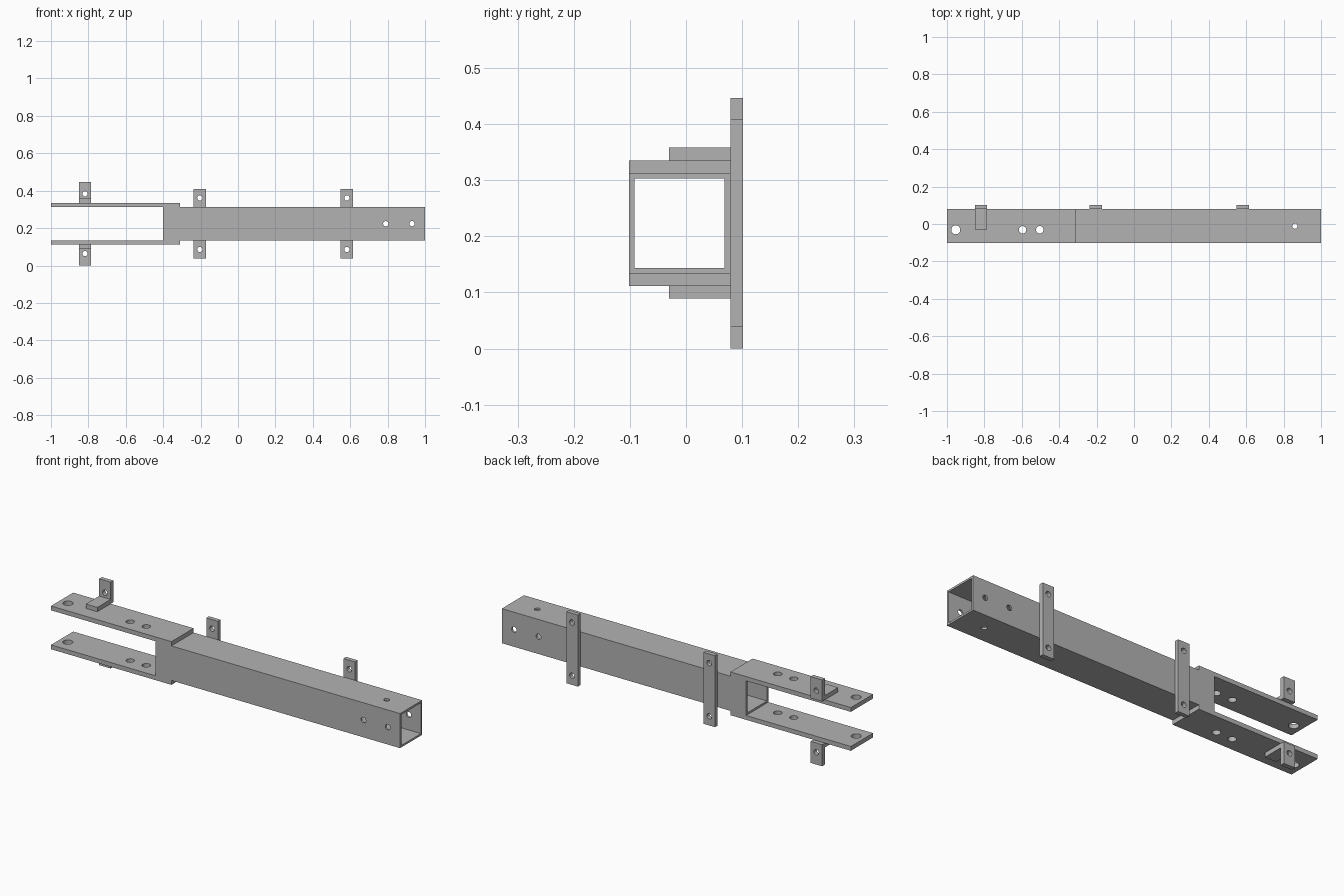
import bpy, math
from mathutils import Vector

if "Cube" in bpy.data.objects:
    bpy.data.objects.remove(bpy.data.objects["Cube"], do_unlink=True)

steel = bpy.data.materials.new("plain grey steel")
steel.use_nodes = True
GREY = (0.45, 0.45, 0.45, 1)
steel.diffuse_color = GREY
steel.node_tree.nodes["Principled BSDF"].inputs["Base Color"].default_value = GREY

MID = 0.2235               # height of the beam axis
Y0, Y1 = -0.102, 0.079     # front and back of the beam
YC = (Y0 + Y1) / 2
HALF = 0.0895              # half height of the tube
WALL = 0.01
THICK = 0.0225             # plate and bracket thickness
BACK = Y1 + THICK
PIN = 0.014                # small hole radius


def box(name, lo, hi):
    lo, hi = Vector(lo), Vector(hi)
    bpy.ops.mesh.primitive_cube_add(size=1, location=(lo + hi) / 2)
    ob = bpy.context.object
    ob.name = name
    ob.scale = hi - lo
    bpy.ops.object.transform_apply(location=True, rotation=False, scale=True)
    ob.data.materials.append(steel)
    return ob


def drill(axis, centre, radius, depth=0.6):
    rot = (math.pi / 2, 0, 0) if axis == "Y" else (0, 0, 0)
    bpy.ops.mesh.primitive_cylinder_add(vertices=32, radius=radius, depth=depth,
                                        location=centre, rotation=rot)
    ob = bpy.context.object
    ob.name = "hole_cutter"
    ob.hide_render = True
    ob.data.materials.append(steel)
    return ob


def combine(ob, others, operation="DIFFERENCE"):
    """Apply booleans to ob and remove the helper objects."""
    for other in others:
        mod = ob.modifiers.new("boolean", "BOOLEAN")
        mod.operation, mod.solver, mod.object = operation, "EXACT", other
    graph = bpy.context.evaluated_depsgraph_get()
    mesh = bpy.data.meshes.new_from_object(ob.evaluated_get(graph))
    ob.modifiers.clear()
    ob.data = mesh
    for other in others:
        bpy.data.objects.remove(other, do_unlink=True)
    bpy.ops.object.select_all(action="DESELECT")
    ob.select_set(True)
    bpy.context.view_layer.objects.active = ob
    bpy.ops.object.shade_smooth_by_angle(angle=math.radians(30))
    return ob


# Hollow square tube with cross holes near its open end
tube = box("square_tube", (-0.4, Y0, MID - HALF), (1, Y1, MID + HALF))
bore = box("bore_cutter", (-0.5, Y0 + WALL, MID - HALF + WALL),
           (1.1, Y1 - WALL, MID + HALF - WALL))
combine(tube, [bore])
combine(tube, [drill("Y", (x, YC, MID), PIN) for x in (0.79, 0.93)]
        + [drill("Z", (0.86, YC, MID), PIN)])

# Fork plates and angle brackets, mirrored above and below the axis
for side, s in (("upper", 1), ("lower", -1)):
    def slab(name, x0, x1, y0, y1, a, b):
        z = sorted((MID + s * a, MID + s * b))
        return box(name, (x0, y0, z[0]), (x1, y1, z[1]))

    top = HALF + THICK
    plate = slab(side + "_fork_plate", -1, -0.31, Y0, Y1, HALF, top)
    combine(plate, [drill("Z", (x, -0.031, MID), r)
                    for x, r in ((-0.953, 0.024), (-0.596, 0.02), (-0.504, 0.02))])

    bracket = slab(side + "_angle_bracket", -0.851, -0.785, Y1, BACK, top, MID)
    foot = slab("bracket_foot", -0.851, -0.785, -0.03, BACK, top, top + THICK)
    combine(bracket, [foot], "UNION")
    combine(bracket, [drill("Y", (-0.818, BACK, MID + s * 0.16), PIN)])

# Upright straps on the back of the tube
for name, x in (("inner_strap", -0.204), ("outer_strap", 0.582)):
    strap = box(name, (x - 0.033, Y1, MID - 0.185), (x + 0.033, BACK, MID + 0.185))
    combine(strap, [drill("Y", (x, BACK, MID + s * 0.138), PIN, 0.1) for s in (1, -1)])
